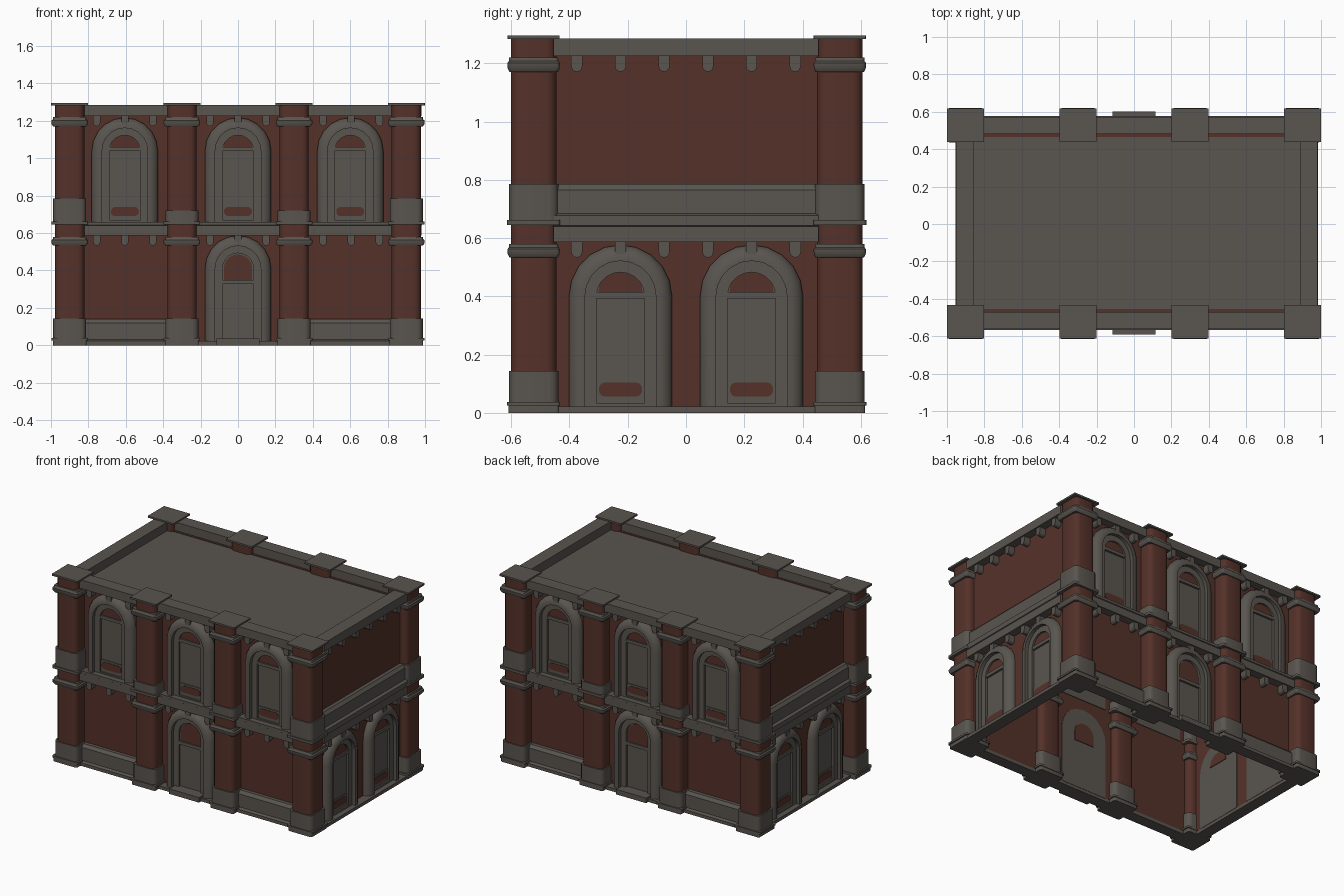
import bpy, bmesh, math
from mathutils import Matrix, Vector

if "Cube" in bpy.data.objects:
    bpy.data.objects.remove(bpy.data.objects["Cube"])


def material(name, rgb):
    m = bpy.data.materials.new(name)
    m.diffuse_color = (*rgb, 1)
    m.use_nodes = True
    m.node_tree.nodes["Principled BSDF"].inputs["Base Color"].default_value = m.diffuse_color
    return m


STONE, BRICK = 0, 1
MATS = [material("grey_stone", (0.100, 0.090, 0.078)),
        material("red_brick", (0.090, 0.031, 0.022))]


def loft(bm, rings, mat, mtx=Matrix()):
    """Closed solid through a list of equal-length point rings."""
    vs = [[bm.verts.new(mtx @ Vector(p)) for p in r] for r in rings]
    n = len(vs[0])
    faces = [bm.faces.new(vs[0]), bm.faces.new(vs[-1])]
    for a, b in zip(vs, vs[1:]):
        for i in range(n):
            j = (i + 1) % n
            faces.append(bm.faces.new((a[i], a[j], b[j], b[i])))
    for f in faces:
        f.material_index = mat
    bmesh.ops.recalc_face_normals(bm, faces=faces)


def finish(bm, name):
    me = bpy.data.meshes.new(name)
    bm.to_mesh(me)
    bm.free()
    for m in MATS:
        me.materials.append(m)
    ob = bpy.data.objects.new(name, me)
    bpy.context.collection.objects.link(ob)
    bpy.ops.object.select_all(action='DESELECT')
    ob.select_set(True)
    bpy.context.view_layer.objects.active = ob
    bpy.ops.object.shade_smooth_by_angle(angle=math.radians(38))
    return ob


# Facade space: u along the wall, d outwards from the wall face, z up
def plate(bm, outline, d0, d1, mat, mtx):
    loft(bm, [[(u, -d, z) for u, z in outline] for d in (d0, d1)], mat, mtx)


def rect(u0, u1, z0, z1):
    return [(u0, z0), (u1, z0), (u1, z1), (u0, z1)]


def bar(bm, u0, u1, profile, mtx):
    loft(bm, [[(u, -d, z) for d, z in profile] for u in (u0, u1)], STONE, mtx)


def arch(u, z0, zs, r, n=10):
    arc = [(u - r * math.cos(math.pi * i / n), zs + r * math.sin(math.pi * i / n))
           for i in range(n + 1)]
    return [(u - r, z0)] + arc + [(u + r, z0)]


def moulding(z, h):
    """Plinth section: projecting foot, flat face, sloped top."""
    return [(-.01, z), (.06, z), (.06, z + .022), (.042, z + .03),
            (.042, z + h - .02), (.025, z + h), (-.01, z + h)]


def opening(name, mtx, u, z0, zs, fan_z, slot=True):
    bm = bmesh.new()
    # arched surround with a recessed leaf
    steps = [(.177, -.022), (.177, .015), (.165, .035), (.142, .047), (.122, .047),
             (.122, .022), (.083, .022), (.083, .006)]
    rings = []
    for r, d in steps:
        zb = z0 if r > .1 else z0 + .012
        rings.append([(a, -d, z) for a, z in arch(u, zb, zs, r)])
    loft(bm, rings, STONE, mtx)
    # transom and fanlight
    plate(bm, rect(u - .083, u + .083, fan_z - .022, fan_z), .005, .02, STONE, mtx)
    plate(bm, arch(u, fan_z, max(zs, fan_z), .076), .005, .010, BRICK, mtx)
    # fanlight seen from inside
    plate(bm, arch(u, fan_z, max(zs, fan_z), .076), -.026, -.021, BRICK, mtx)
    if slot:  # lower panel with rounded inset
        plate(bm, rect(u - .081, u + .081, z0 + .01, z0 + .095), .005, .011, STONE, mtx)
        pts = []
        for i in range(16):
            t = 2 * math.pi * (i + .5) / 16
            pts.append((u + math.copysign(.05, math.cos(t)) + .025 * math.cos(t),
                        z0 + .058 + .025 * math.sin(t)))
        plate(bm, pts, .010, .014, BRICK, mtx)
    finish(bm, name)


def corbels(bm, us, z_top, mtx):
    for u in us:
        w, zc = .019, z_top - .035
        pts = [(u - w, z_top + .01)]
        pts += [(u - w * math.cos(math.pi * i / 6), zc - w * math.sin(math.pi * i / 6))
                for i in range(7)]
        pts.append((u + w, z_top + .01))
        plate(bm, pts, -.01, .045, STONE, mtx)


def facade(label, angle, shift, dist, half):
    mtx = Matrix.Translation(shift) @ Matrix.Rotation(angle, 4, 'Z') @ Matrix.Translation((0, -dist, 0))
    long_side = half > .6
    end = half - .02 if long_side else .455
    # brick wall, with a brick ledge behind the parapet on the long sides
    bm = bmesh.new()
    plate(bm, rect(-half, half, .005, 1.24), -.018, 0, BRICK, mtx)
    if long_side:
        plate(bm, rect(-.85, .85, 1.2, 1.227), -.052, -.017, BRICK, mtx)
    finish(bm, label + "_wall")
    # parapet, middle band and ground course
    bm = bmesh.new()
    bar(bm, -end, end, [(-.037, 1.225), (.055, 1.225), (.055, 1.285), (-.037, 1.285)], mtx)
    bar(bm, -end, end, [(-.01, .587), (.055, .587), (.055, .64), (.06, .643),
                        (.06, .66), (-.01, .66)], mtx)
    bar(bm, -end, end, [(-.02, 0), (.06, 0), (.06, .022), (-.02, .022)], mtx)
    if long_side:
        for c in (-.6, .6):
            bar(bm, c - .25, c + .25, moulding(0, .14), mtx)
        us = [b + k for b in (-.605, 0, .605) for k in (-.15, 0, .15)]
    else:
        bar(bm, -end, end, moulding(.655, .13), mtx)
        us = [-.375 + .15 * i for i in range(6)]
    finish(bm, label + "_stone_bands")
    bm = bmesh.new()
    for z in (.587, 1.225):
        corbels(bm, us, z, mtx)
    finish(bm, label + "_corbels")
    # windows and doors
    if long_side:
        for i, u in enumerate((-.605, 0, .6)):
            opening(f"{label}_window_{i}", mtx, u, .657, 1.04, 1.06)
        opening(label + "_door", mtx, 0, .02, .41, .35, slot=False)
        bm = bmesh.new()
        plate(bm, rect(-.115, .115, 0, .035), 0, .083, STONE, mtx)
        finish(bm, label + "_door_step")
    else:
        for i, u in enumerate((-.225, .225)):
            opening(f"{label}_window_{i}", mtx, u, .022, .40, .415)


facade("front", 0, (0, .005, 0), .5125, .92)
facade("back", math.pi, (0, .005, 0), .5125, .92)
facade("right", math.pi / 2, (.015, 0, 0), .91, .50)
facade("left", -math.pi / 2, (.015, 0, 0), .91, .50)


def rounded(hx, hy, r, z, cx, cy, n=3):
    pts = []
    for q, (sx, sy) in enumerate(((1, 1), (-1, 1), (-1, -1), (1, -1))):
        for i in range(n + 1):
            t = math.pi / 2 * (q + i / n)
            pts.append((cx + sx * (hx - r) + r * math.cos(t),
                        cy + sy * (hy - r) + r * math.sin(t), z))
    return pts


def pillar(name, cx, cy, upper_base):
    bm = bmesh.new()

    def block(secs, r, mat):
        loft(bm, [rounded(hx, hy, r, z, cx, cy) for hx, hy, z in secs], mat)

    def ring(z0, z1):
        block([(.088, .083, z0), (.097, .089, z0 + .012), (.098, .09, z1 - .018),
               (.090, .085, z1 - .012), (.088, .084, z1)], .012, STONE)

    # brick shaft, then stone bases, rings and cap
    block([(.078, .078, .01), (.078, .078, 1.288)], .034, BRICK)
    block([(.09, .087, 0), (.09, .087, .025)], .01, STONE)
    block([(.098, .091, .025), (.098, .091, .038)], .01, STONE)
    block([(.088, .085, .03), (.088, .085, .143)], .03, STONE)
    ring(.533, .58)
    block([(.098, .091, .645), (.098, .091, .663)], .01, STONE)
    block([(.088, .085, .66), (.088, .085, upper_base)], .03, STONE)
    ring(1.17, 1.22)
    block([(.099, .0895, 1.283), (.099, .0895, 1.295)], .002, STONE)
    finish(bm, name)


for side, cy in (("front", -.523), ("back", .528)):
    for i, cx in enumerate((-.9, -.3, .3, .9)):
        pillar(f"{side}_pillar_{i}", cx, cy, .785 if i in (0, 3) else .722)

# flat roof inside the parapet
bm = bmesh.new()
loft(bm, [[(-.885, -.458, z), (.915, -.458, z), (.915, .468, z), (-.885, .468, z)]
          for z in (1.205, 1.224)], STONE)
finish(bm, "roof")
